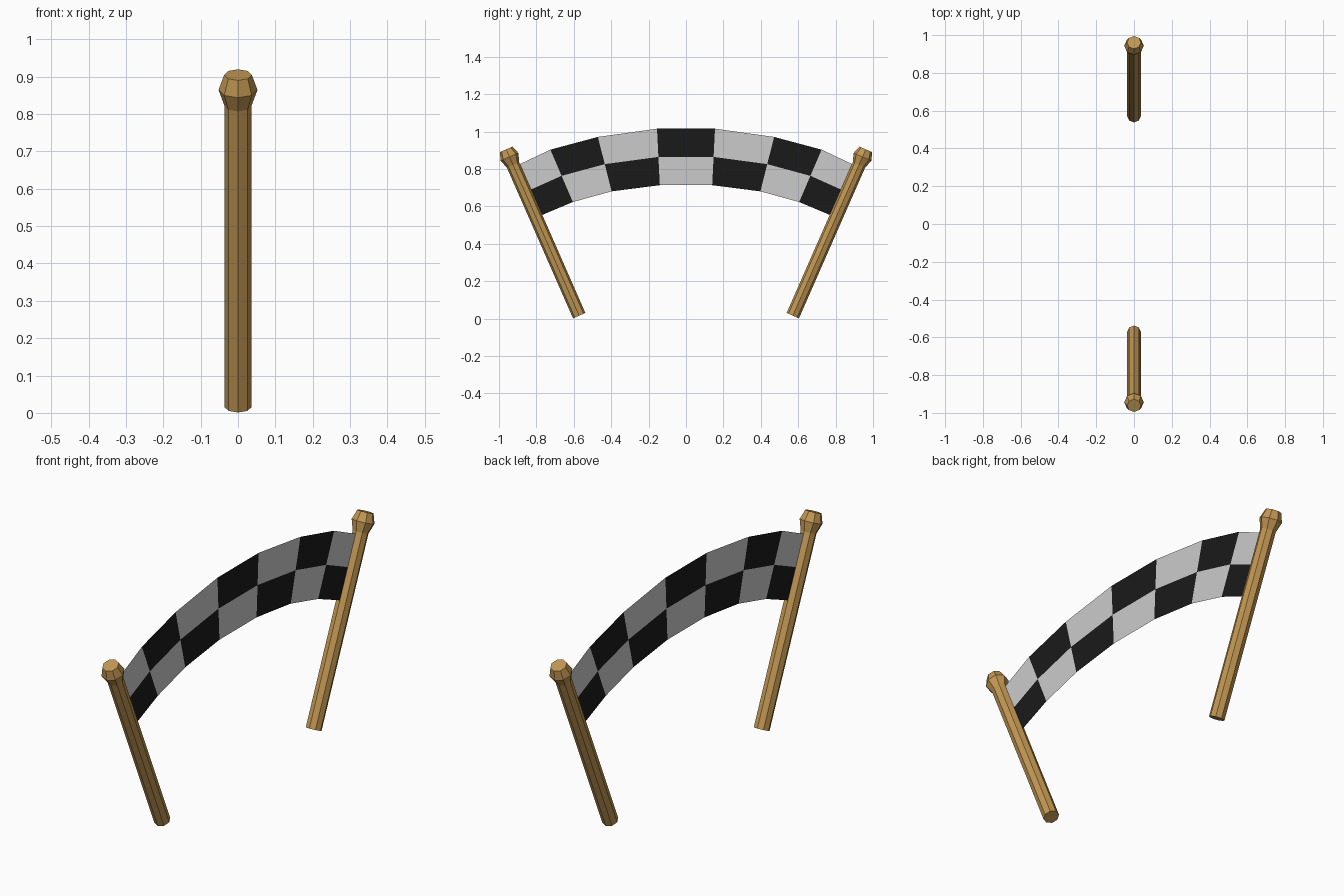
import bpy, bmesh, math
from mathutils import Matrix, Vector

if "Cube" in bpy.data.objects:
    bpy.data.objects.remove(bpy.data.objects["Cube"])


def material(name, color):
    m = bpy.data.materials.new(name)
    m.diffuse_color = (*color, 1)
    m.use_nodes = True
    m.node_tree.nodes["Principled BSDF"].inputs["Base Color"].default_value = m.diffuse_color
    return m


def finish(bm, name, mats):
    mesh = bpy.data.meshes.new(name)
    bm.to_mesh(mesh)
    bm.free()
    for m in mats:
        mesh.materials.append(m)
    ob = bpy.data.objects.new(name, mesh)
    bpy.context.collection.objects.link(ob)
    return ob


wood = material("wood", (0.54, 0.31, 0.085))
black = material("black_cloth", (0.01, 0.01, 0.01))
white = material("white_cloth", (0.8, 0.8, 0.8))

SIDES = 8
TILT = math.radians(23.7)


def turned(name, profile, side):
    """Closed eight-sided turning of (radius, height), leaning outwards in y."""
    bm = bmesh.new()
    rings = [[bm.verts.new((r * math.cos(i * math.tau / SIDES),
                            r * math.sin(i * math.tau / SIDES), h))
              for i in range(SIDES)] for r, h in profile]
    for a, b in zip(rings, rings[1:]):
        for i in range(SIDES):
            j = (i + 1) % SIDES
            bm.faces.new((a[i], a[j], b[j], b[i]))
    bm.faces.new(rings[0][::-1])
    bm.faces.new(rings[-1])
    bm.transform(Matrix.Translation((0, side * 0.571, 0.0155))
                 @ Matrix.Rotation(-side * TILT, 4, 'X'))
    return finish(bm, name, [wood])


# Leaning poles with faceted knobs
for side, label in ((-1, "left"), (1, "right")):
    turned(label + "_pole", [(0.036, 0), (0.036, 0.885)], side)
    turned(label + "_knob", [(0.036, 0.88), (0.052, 0.927), (0.037, 0.971)], side)

# Arched chequered banner: half-edges mirrored about the centre
upper = [(0.155, 1.015), (0.471, 0.971), (0.725, 0.903), (0.915, 0.813)]
lower = [(0.14, 0.713), (0.398, 0.68), (0.605, 0.623), (0.80, 0.541)]


def full(edge):
    return ([Vector((0, -y, z)) for y, z in reversed(edge)]
            + [Vector((0, y, z)) for y, z in edge])


bm = bmesh.new()
columns = [[bm.verts.new(b.lerp(t, k / 2)) for k in range(3)]
           for b, t in zip(full(lower), full(upper))]
for c, (a, b) in enumerate(zip(columns, columns[1:])):
    for r in range(2):
        f = bm.faces.new((a[r], b[r], b[r + 1], a[r + 1]))
        f.material_index = (c + r) % 2
finish(bm, "chequered_banner", [black, white])
